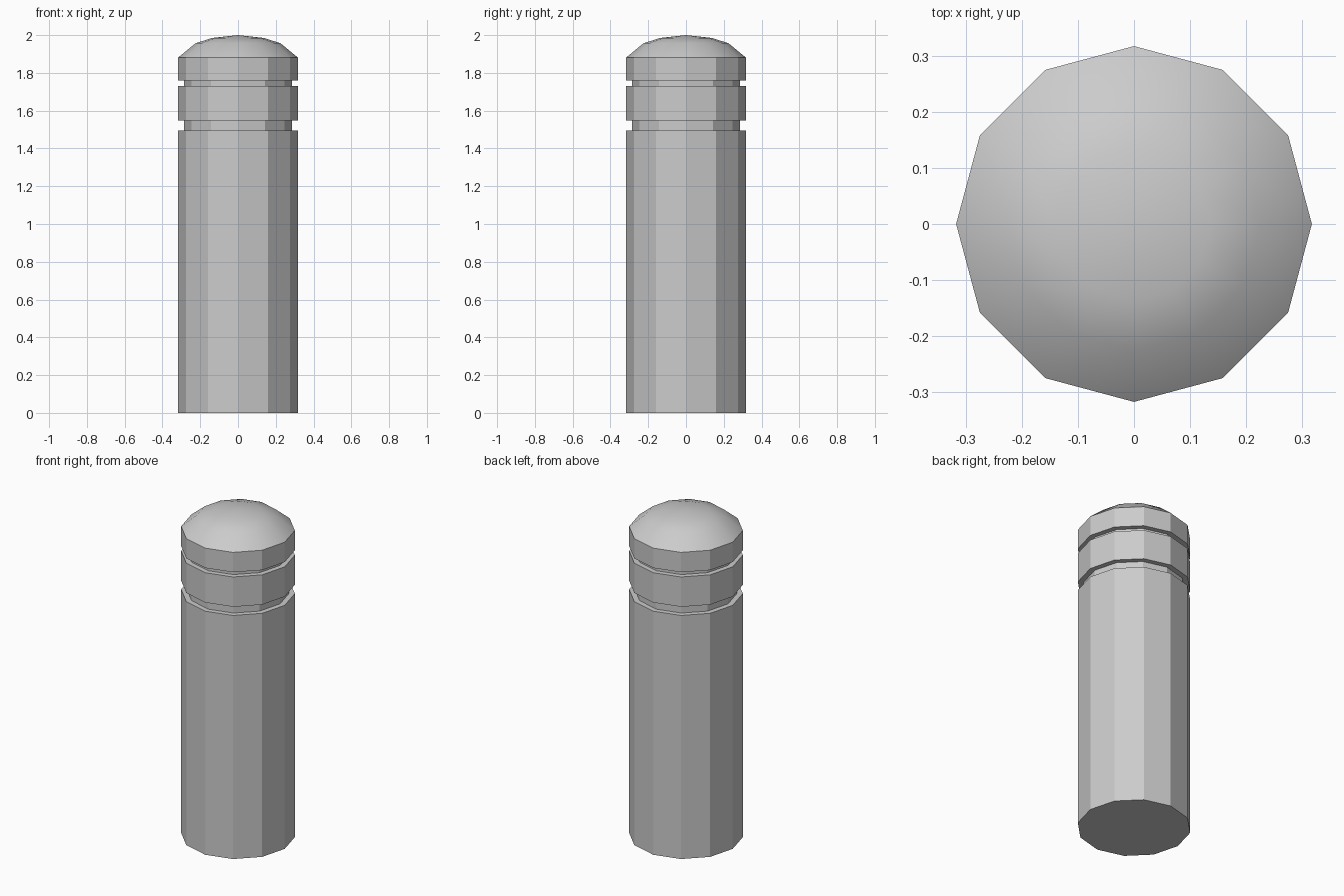
import bpy, bmesh
from math import cos, sin, tau

if "Cube" in bpy.data.objects:
    bpy.data.objects.remove(bpy.data.objects["Cube"])

SIDES = 12
R, GROOVE_R = 0.317, 0.285

# Outer profile (radius, height) from the base up to the dome rim
shaft = [(R, 0), (R, 1.494), (GROOVE_R, 1.494), (GROOVE_R, 1.547),
         (R, 1.547), (R, 1.73), (GROOVE_R, 1.73), (GROOVE_R, 1.759),
         (R, 1.759), (R, 1.881)]
# Dome rings above the rim
dome = [(0.225, 1.957), (0.137, 1.985)]
APEX = 2.0


def ring(bm, r, z):
    return [bm.verts.new((r * cos(tau * i / SIDES), r * sin(tau * i / SIDES), z))
            for i in range(SIDES)]


bm = bmesh.new()
rings = [ring(bm, r, z) for r, z in shaft + dome]
bm.faces.new(rings[0][::-1])  # flat base

# Walls: flat on the shaft, smooth on the dome
for k, (lo, hi) in enumerate(zip(rings, rings[1:])):
    for i in range(SIDES):
        j = (i + 1) % SIDES
        f = bm.faces.new((lo[i], lo[j], hi[j], hi[i]))
        f.smooth = k >= len(shaft) - 1

# Dome tip
tip = bm.verts.new((0, 0, APEX))
for i in range(SIDES):
    bm.faces.new((rings[-1][i], rings[-1][(i + 1) % SIDES], tip)).smooth = True

# Crisp rim where the dome meets the shaft
rim = rings[len(shaft) - 1]
for i in range(SIDES):
    bm.edges.get((rim[i], rim[(i + 1) % SIDES])).smooth = False

bmesh.ops.recalc_face_normals(bm, faces=bm.faces[:])
mesh = bpy.data.meshes.new("bollard_post")
bm.to_mesh(mesh)
bm.free()
post = bpy.data.objects.new("bollard_post", mesh)
bpy.context.collection.objects.link(post)
